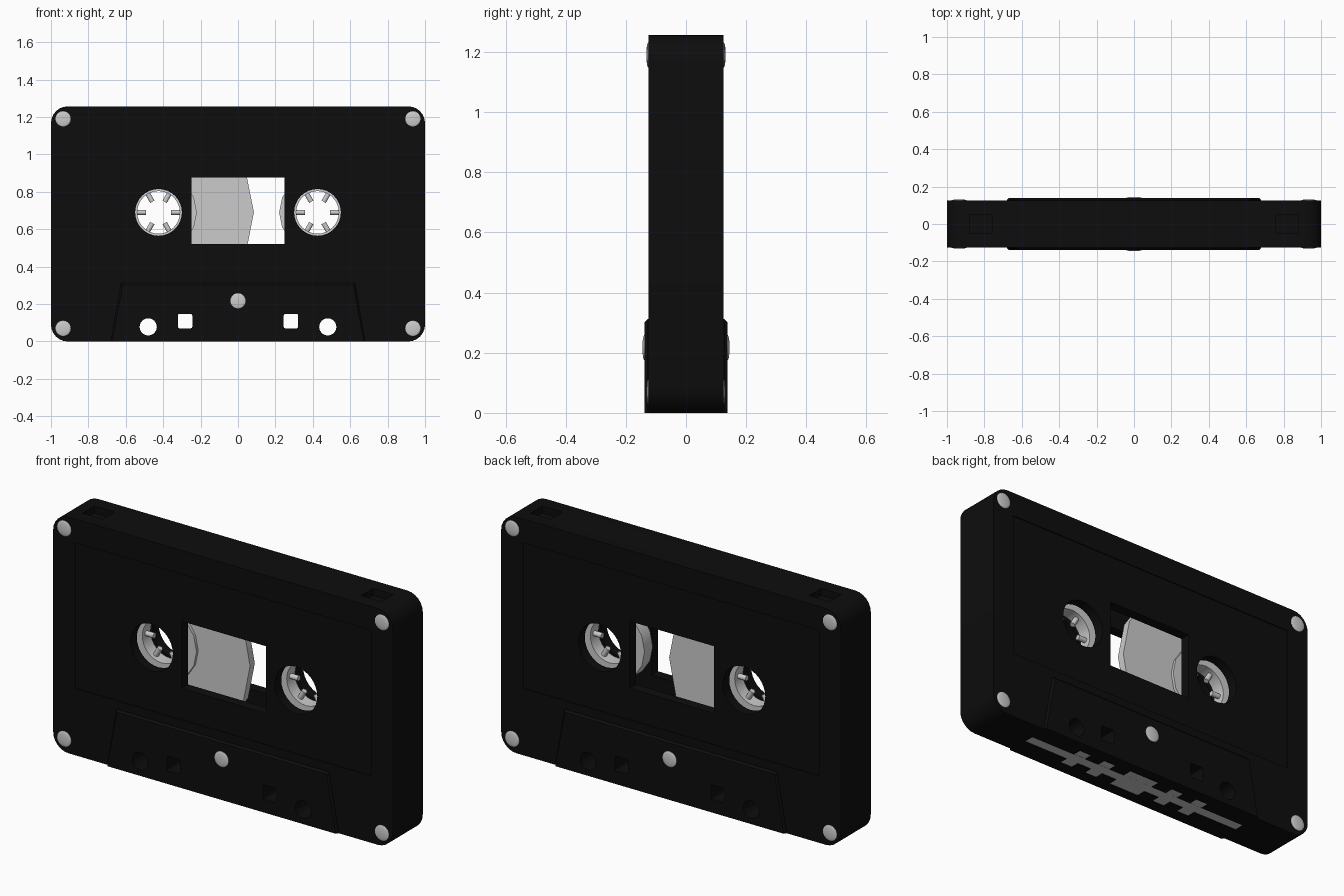
import bpy, bmesh, math

if "Cube" in bpy.data.objects:
    bpy.data.objects.remove(bpy.data.objects["Cube"])

black = bpy.data.materials.new("black_plastic")
black.diffuse_color = (0.004, 0.004, 0.004, 1)
black.use_nodes = True
black.node_tree.nodes["Principled BSDF"].inputs["Base Color"].default_value = black.diffuse_color


def loft(name, rings, mat=None):
    """Solid through matching x-z outlines, each placed at its own y."""
    bm = bmesh.new()
    loops = [[bm.verts.new((x, y, z)) for x, z in pts] for pts, y in rings]
    n = len(loops[0])
    for a, b in zip(loops, loops[1:]):
        for i in range(n):
            bm.faces.new((a[i], a[(i + 1) % n], b[(i + 1) % n], b[i]))
    bm.faces.new(loops[0])
    bm.faces.new(loops[-1])
    bmesh.ops.recalc_face_normals(bm, faces=bm.faces)
    me = bpy.data.meshes.new(name)
    bm.to_mesh(me)
    bm.free()
    ob = bpy.data.objects.new(name, me)
    bpy.context.collection.objects.link(ob)
    if mat:
        me.materials.append(mat)
    return ob


def prism(name, pts, y0, y1, mat=None):
    return loft(name, [(pts, y0), (pts, y1)], mat)


def circle(x, z, r, n):
    return [(x + r * math.cos(2 * math.pi * i / n), z + r * math.sin(2 * math.pi * i / n)) for i in range(n)]


def rect(x0, x1, z0, z1, r=0.0, seg=6):
    if r == 0:
        return [(x0, z0), (x1, z0), (x1, z1), (x0, z1)]
    pts = []
    for k, (cx, cz) in enumerate([(x1 - r, z1 - r), (x0 + r, z1 - r), (x0 + r, z0 + r), (x1 - r, z0 + r)]):
        for i in range(seg + 1):
            a = math.pi / 2 * (k + i / seg)
            pts.append((cx + r * math.cos(a), cz + r * math.sin(a)))
    return pts


def boolean(ob, other, op='DIFFERENCE'):
    """Apply a boolean and remove the helper."""
    other.hide_render = True
    m = ob.modifiers.new("cut", 'BOOLEAN')
    m.operation, m.object, m.solver = op, other, 'EXACT'
    bpy.context.view_layer.objects.active = ob
    bpy.ops.object.modifier_apply(modifier=m.name)
    bpy.data.objects.remove(other)


def smooth(ob, angle=30):
    bpy.ops.object.select_all(action='DESELECT')
    ob.select_set(True)
    bpy.context.view_layer.objects.active = ob
    bpy.ops.object.shade_smooth_by_angle(angle=math.radians(angle))


HX, HZ = 0.425, 0.69   # reel centres

# shell: rounded block plus the thicker trapezoid at the bottom
shell = prism("shell", rect(-1, 1, 0, 1.257, 0.09), -0.125, 0.125, black)
outer = [(-0.68, 0), (0.68, 0), (0.625, 0.312), (-0.625, 0.312)]
inner = [(-0.672, 0), (0.672, 0), (0.617, 0.302), (-0.617, 0.302)]
head = loft("head_block", [(inner, -0.138), (outer, -0.128), (outer, 0.128), (inner, 0.138)], black)
boolean(shell, head, 'UNION')

# hollow inside, label recesses, window
boolean(shell, prism("cavity", rect(-0.93, 0.93, 0.335, 1.2), -0.065, 0.065))
for s in (-1, 1):
    boolean(shell, prism("label_cut", rect(-0.872, 0.872, 0.355, 1.13), s * 0.119, s * 0.2))
boolean(shell, prism("window_cut", rect(-0.248, 0.248, 0.52, 0.877), -0.3, 0.3))

# hub holes, guide holes and write-protect notches
for s in (-1, 1):
    boolean(shell, prism("hub_cut", circle(s * HX, HZ, 0.125, 32), -0.3, 0.3))
    boolean(shell, prism("round_cut", circle(s * 0.48, 0.078, 0.046, 24), -0.3, 0.3))
    boolean(shell, prism("square_cut", rect(s * 0.283 - 0.039, s * 0.283 + 0.039, 0.07, 0.147, 0.01, 3), -0.3, 0.3))
    boolean(shell, prism("notch_cut", rect(s * 0.82 - 0.06, s * 0.82 + 0.06, 1.22, 1.4), -0.05, 0.05))

# bottom tape opening: long slot, cross slots and pad slot, each with a grey floor
slots = [(0, 0.67, 0.028), (0, 0.09, 0.08)] + [(s * x, 0.037, 0.075) for s in (-1, 1) for x in (0.215, 0.37)]
for cx, hx, hy in slots:
    boolean(shell, prism("slot_cut", rect(cx - hx, cx + hx, -0.1, 0.012), -hy, hy))
for i, (cx, hx, hy) in enumerate(slots):
    prism(f"tape_strip_{i}", rect(cx - hx, cx + hx, 0.003 + 0.0002 * i, 0.02), -hy, hy)
smooth(shell)

# reels: hub ring with six inward teeth
for s, side in ((-1, "left"), (1, "right")):
    hub = prism(f"hub_{side}", circle(s * HX, HZ, 0.205, 16), -0.035, 0.035)
    boolean(hub, prism("bore", circle(s * HX, HZ, 0.114, 32), -0.2, 0.2))
    smooth(hub)
    for k in range(6):
        a = k * math.pi / 3
        r = 0.092
        bpy.ops.mesh.primitive_cylinder_add(
            vertices=10, radius=0.014, depth=0.052,
            location=(s * HX + r * math.cos(a), 0, HZ + r * math.sin(a)),
            rotation=(0, math.pi / 2 - a, 0))
        tooth = bpy.context.object
        tooth.name = f"tooth_{side}_{k}"
        smooth(tooth, 40)

# wound tape on the left reel
tape = prism("tape_roll", circle(-HX, HZ, 0.51, 16), -0.02, 0.02)
boolean(tape, prism("tape_bore", circle(-HX, HZ, 0.2, 16), -0.2, 0.2))
smooth(tape)

# domed screws on both faces
for s in (-1, 1):
    for i, (x, z, y) in enumerate([(-0.935, 1.19, 0.125), (0.935, 1.19, 0.125), (-0.935, 0.07, 0.125),
                                   (0.935, 0.07, 0.125), (0, 0.217, 0.138)]):
        bpy.ops.mesh.primitive_uv_sphere_add(segments=20, ring_count=10, radius=1,
                                             location=(x, s * y, z), rotation=(math.pi / 2, 0, 0))
        screw = bpy.context.object
        screw.scale = (0.042, 0.042, 0.007)
        screw.name = f"screw_{'front' if s < 0 else 'back'}_{i}"
        smooth(screw, 60)
